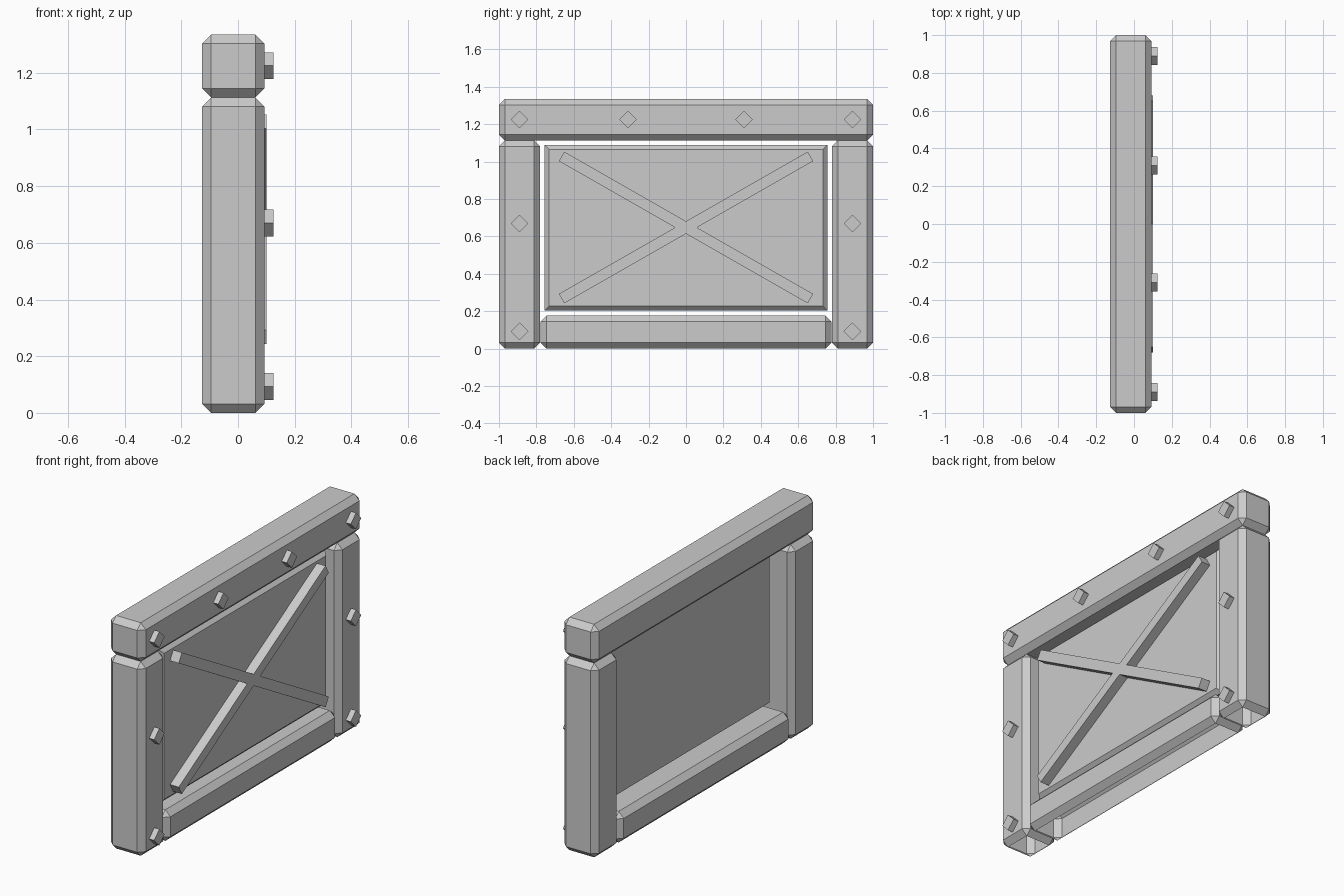
import bpy, bmesh, math
from mathutils import Vector

if "Cube" in bpy.data.objects:
    bpy.data.objects.remove(bpy.data.objects["Cube"])

grey = bpy.data.materials.new("light_grey")
grey.diffuse_color = (0.6, 0.6, 0.6, 1)
grey.use_nodes = True
grey.node_tree.nodes["Principled BSDF"].inputs["Base Color"].default_value = grey.diffuse_color


def finish(name, bm):
    bmesh.ops.recalc_face_normals(bm, faces=bm.faces)
    mesh = bpy.data.meshes.new(name)
    bm.to_mesh(mesh)
    bm.free()
    mesh.materials.append(grey)
    obj = bpy.data.objects.new(name, mesh)
    bpy.context.collection.objects.link(obj)
    return obj


def box(name, x, y, z, chamfer, front_only=False, open_bottom=False):
    """Box between (min, max) pairs with single-segment chamfered edges."""
    bm = bmesh.new()
    bmesh.ops.create_cube(bm, size=1)
    for v in bm.verts:
        v.co = Vector([r[0] if c < 0 else r[1] for c, r in zip(v.co, (x, y, z))])
    edges = [e for e in bm.edges
             if not front_only or all(v.co.x > x[1] - 1e-4 for v in e.verts)]
    bmesh.ops.bevel(bm, geom=edges, offset=chamfer, segments=1,
                    profile=0.5, affect='EDGES')
    bmesh.ops.recalc_face_normals(bm, faces=bm.faces)
    if open_bottom:
        low = [f for f in bm.faces if f.normal.z < -0.99]
        bmesh.ops.delete(bm, geom=low, context='FACES')
    return finish(name, bm)


def extrude_x(name, points, x0, x1):
    """Closed outline in (y, z) extruded from x0 to x1."""
    bm = bmesh.new()
    face = bm.faces.new([bm.verts.new((x0, y, z)) for y, z in points])
    ext = bmesh.ops.extrude_face_region(bm, geom=[face])
    for v in ext["geom"]:
        if isinstance(v, bmesh.types.BMVert):
            v.co.x = x1
    return finish(name, bm)


DEPTH = (-0.127, 0.093)
BEVEL = 0.032

# Frame: two posts, a top beam and a bottom beam
box("left_post", DEPTH, (-1.0, -0.78), (0, 1.113), BEVEL, open_bottom=True)
box("right_post", DEPTH, (0.78, 1.0), (0, 1.113), BEVEL, open_bottom=True)
box("top_beam", DEPTH, (-1.0, 1.0), (1.113, 1.335), BEVEL)
box("bottom_beam", DEPTH, (-0.777, 0.777), (0, 0.178), BEVEL, open_bottom=True)

# Recessed panel
box("panel", (0.0, 0.045), (-0.757, 0.757), (0.203, 1.09), 0.025, front_only=True)

# Diagonal cross as one outline: each arm end, then the notch between arms
run, rise, half, mid_z = 0.665, 0.38, 0.029, 0.648
ang = math.atan2(rise, run)
length = math.hypot(run, rise)
arms = [ang, math.pi - ang, math.pi + ang, 2 * math.pi - ang]
outline = []
for i, a in enumerate(arms):
    along = Vector((math.cos(a), math.sin(a)))
    side = Vector((-along.y, along.x)) * half
    outline += [along * length - side, along * length + side]
    gap = ((arms[(i + 1) % 4] - a) % (2 * math.pi)) / 2
    outline.append(Vector((math.cos(a + gap), math.sin(a + gap))) * half / math.sin(gap))
extrude_x("cross_brace", [(p.x, p.y + mid_z) for p in outline], 0.04, 0.1)

# Diamond studs
r = 0.047
studs = [(0.89, 1.225), (0.31, 1.225), (0.89, 0.67), (0.89, 0.093)]
for n, (sy, sz) in enumerate(studs, 1):
    for label, s in (("left", -1), ("right", 1)):
        y = sy * s
        extrude_x(f"stud_{label}_{n}",
                  [(y + r, sz), (y, sz + r), (y - r, sz), (y, sz - r)], 0.085, 0.125)
